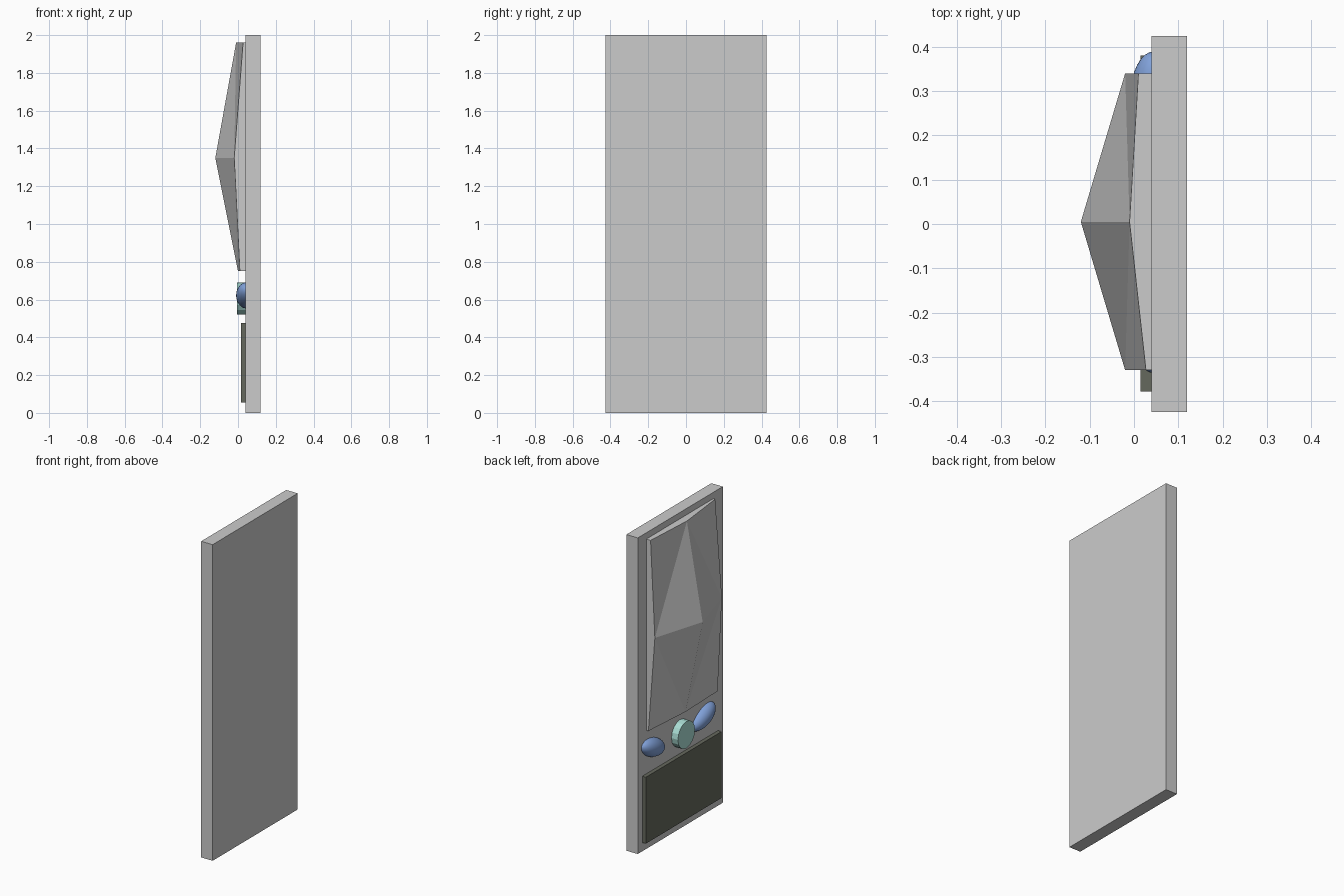
import bpy, bmesh, math

if "Cube" in bpy.data.objects:
    bpy.data.objects.remove(bpy.data.objects["Cube"])


def material(name, rgb):
    m = bpy.data.materials.new(name)
    m.diffuse_color = (*rgb, 1)
    m.use_nodes = True
    m.node_tree.nodes["Principled BSDF"].inputs["Base Color"].default_value = m.diffuse_color
    return m


def box(name, x, y, z, mat=None):
    bpy.ops.mesh.primitive_cube_add(
        size=1, location=[(a + b) / 2 for a, b in (x, y, z)])
    o = bpy.context.object
    o.name = name
    o.scale = [b - a for a, b in (x, y, z)]
    if mat:
        o.data.materials.append(mat)
    return o


dark = material("dark_olive", (0.13, 0.14, 0.11))
blue = material("blue", (0.22, 0.36, 0.70))
teal = material("teal", (0.40, 0.72, 0.66))

# Door slab and lower panel
box("door_slab", (0.04, 0.12), (-0.425, 0.425), (0, 2))
box("lower_panel", (0.015, 0.045), (-0.378, 0.38), (0.055, 0.475), dark)

# Faceted upper panel: raised centre, mid-edge points, lower corners
rim = [(0.010, 0.34, 1.96), (-0.01, 0.005, 1.96), (0.027, -0.33, 1.96),
       (-0.02, -0.33, 1.35), (0.010, -0.33, 0.75), (0.00, 0.005, 0.75),
       (0.025, 0.34, 0.75), (-0.02, 0.34, 1.35)]
bm = bmesh.new()
front = [bm.verts.new(p) for p in rim]
back = [bm.verts.new((0.045, y, z)) for x, y, z in rim]
apex = bm.verts.new((-0.12, 0.005, 1.35))
for i in range(8):
    j = (i + 1) % 8
    bm.faces.new((front[i], front[j], back[j], back[i]))
for i in range(0, 8, 2):
    a, b = front[i - 1], front[i + 1]
    bm.faces.new((a, front[i], b))
    bm.faces.new((a, b, apex))
bm.faces.new(back)
bmesh.ops.recalc_face_normals(bm, faces=bm.faces)
mesh = bpy.data.meshes.new("faceted_panel")
bm.to_mesh(mesh)
bm.free()
bpy.context.collection.objects.link(bpy.data.objects.new("faceted_panel", mesh))

# Round central knob
bpy.ops.mesh.primitive_cylinder_add(
    vertices=16, radius=0.085, depth=0.05, location=(0.02, 0.003, 0.605),
    rotation=(0, math.pi / 2, 0))
knob = bpy.context.object
knob.name = "round_knob"
knob.data.materials.append(teal)

# Tilted oval gems on both sides, outer ends raised
for side, y in (("left", 0.28), ("right", -0.227)):
    s = 1 if y > 0 else -1
    bpy.ops.mesh.primitive_uv_sphere_add(
        segments=32, ring_count=16, radius=1, location=(0.045, y, 0.622),
        rotation=(s * math.radians(22), 0, 0))
    gem = bpy.context.object
    gem.name = side + "_gem"
    gem.scale = (0.055, 0.116, 0.058)
    gem.data.materials.append(blue)
    bpy.ops.object.shade_smooth()
